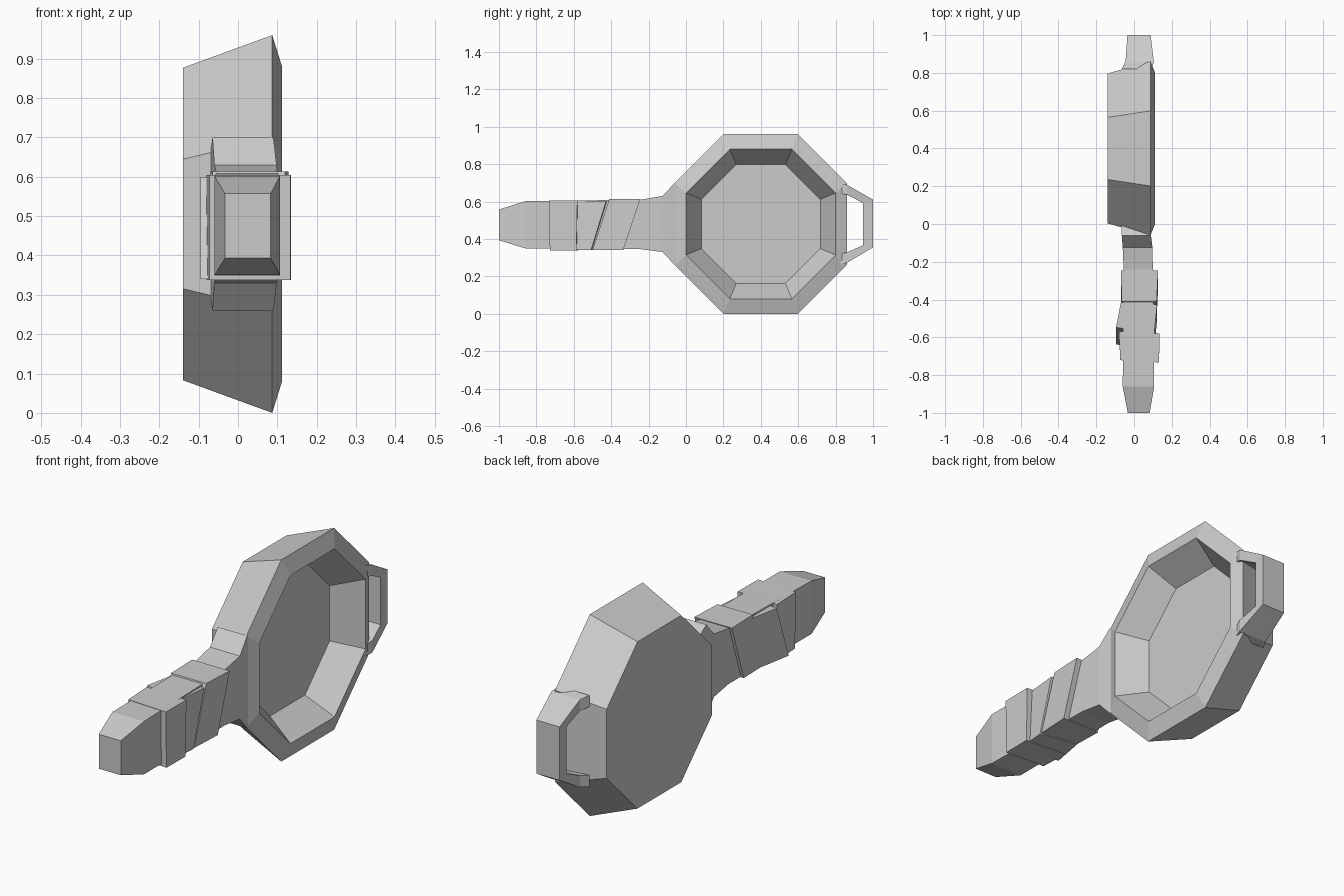
import bpy, bmesh

if "Cube" in bpy.data.objects:
    bpy.data.objects.remove(bpy.data.objects["Cube"])


def loft(name, rings):
    """Skin a list of equal-length vertex rings and cap both ends."""
    bm = bmesh.new()
    rows = [[bm.verts.new(p) for p in ring] for ring in rings]
    n = len(rows[0])
    for a, b in zip(rows, rows[1:]):
        for i in range(n):
            j = (i + 1) % n
            bm.faces.new((a[i], a[j], b[j], b[i]))
    bm.faces.new(rows[0])
    bm.faces.new(rows[-1])
    bmesh.ops.recalc_face_normals(bm, faces=bm.faces)
    mesh = bpy.data.meshes.new(name)
    bm.to_mesh(mesh)
    bm.free()
    obj = bpy.data.objects.new(name, mesh)
    bpy.context.collection.objects.link(obj)
    return obj


def octagon(x, r, side=None):
    """Octagon facing x; side flattens the two ends toward handle and loop."""
    h = r * 0.4142
    s = side or r
    t = h + r - s
    pts = [(h, r), (s, t), (s, -t), (h, -r), (-h, -r), (-s, -t), (-s, t), (-h, r)]
    return [(x, 0.4 + y, 0.48 + z) for y, z in pts]


def box_ring(y, x0, x1, z0, z1):
    return [(x0, y, z0), (x1, y, z0), (x1, y, z1), (x0, y, z1)]


# Pan: back, outer wall, bevelled rim, inner wall and floor
loft("pan", [octagon(-0.14, 0.397), octagon(0.087, 0.48, 0.46),
             octagon(0.112, 0.40), octagon(-0.02, 0.318)])

# Handle core with flared neck and tapered tip
loft("handle", [box_ring(*r) for r in (
    (0.01, -0.07, 0.085, 0.30, 0.66),
    (-0.06, -0.065, 0.09, 0.26, 0.70),
    (-0.125, -0.06, 0.098, 0.33, 0.63),
    (-0.24, -0.055, 0.10, 0.345, 0.61),
    (-0.86, -0.06, 0.107, 0.35, 0.602),
    (-1.0, -0.033, 0.083, 0.393, 0.557))])


# Grip wraps: skewed blocks, each given as two end rings
def wrap(name, top, bottom, near, far, z0, z1, twist):
    rings = []
    for k, (x0, x1) in enumerate((near, far)):
        yt, yb = top[k], bottom[k]
        rings.append([(x0, yb + twist, z0), (x1, yb - twist, z0),
                      (x1, yt - twist, z1), (x0, yt + twist, z1)])
    loft(name, rings)


wrap("upper_wrap", (-0.245, -0.41), (-0.335, -0.50),
     (-0.07, 0.128), (-0.065, 0.12), 0.342, 0.614, 0.0)
wrap("middle_wrap", (-0.41, -0.565), (-0.49, -0.655),
     (-0.065, 0.122), (-0.095, 0.107), 0.34, 0.60, 0.018)
wrap("lower_wrap", (-0.575, -0.727), (-0.58, -0.722),
     (-0.08, 0.135), (-0.073, 0.133), 0.338, 0.605, 0.006)

# Hanging loop: a bar swept round the far end of the pan
outer = [(0.82, 0.70), (0.86, 0.69), (1.0, 0.61), (1.0, 0.355), (0.86, 0.272), (0.82, 0.265)]
inner = [(0.82, 0.645), (0.86, 0.637), (0.947, 0.592),
         (0.947, 0.367), (0.86, 0.328), (0.82, 0.32)]
front = [0.095, 0.105, 0.088, 0.088, 0.105, 0.095]
back = [-0.065, -0.045, -0.035, -0.035, -0.045, -0.065]
loft("hanging_loop", [[(f, *o), (f, *i), (b, *i), (b, *o)]
                      for o, i, f, b in zip(outer, inner, front, back)])
